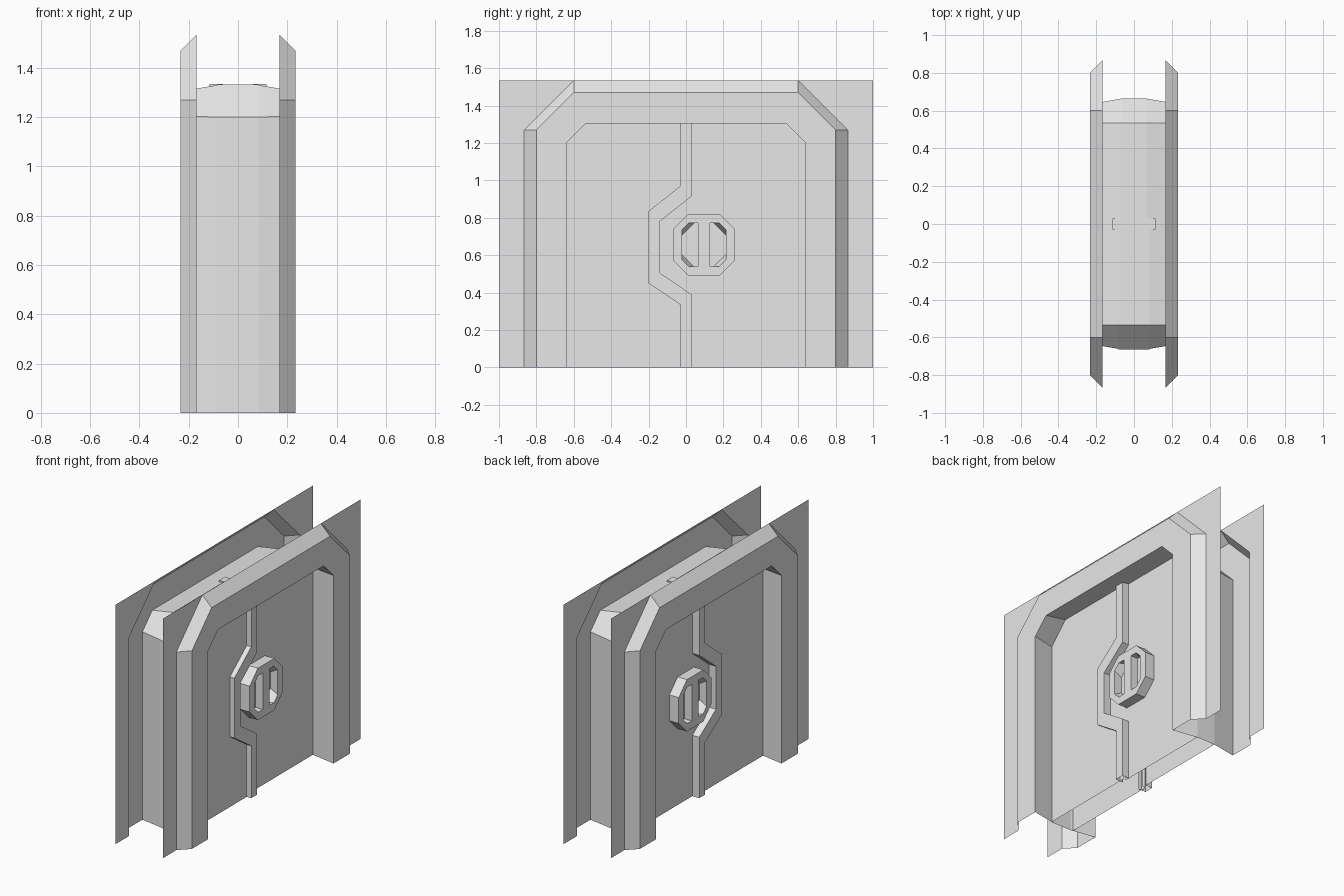
import bpy
import bmesh

cube = bpy.data.objects.get("Cube")
if cube:
    bpy.data.objects.remove(cube, do_unlink=True)

grey = bpy.data.materials.new("light_grey")
grey.use_nodes = True
grey.diffuse_color = (0.8, 0.8, 0.8, 1)
grey.node_tree.nodes["Principled BSDF"].inputs["Base Color"].default_value = (0.8, 0.8, 0.8, 1)


def shell(name, rings, walls, caps=()):
    """Loft (x, outline) rings; walls = how many edges get side faces, caps = rings to fill."""
    bm = bmesh.new()
    loops = [[bm.verts.new((x, y, z)) for y, z in pts] for x, pts in rings]
    for a, b in zip(loops, loops[1:]):
        n = len(a)
        for i in range(walls):
            j = (i + 1) % n
            bm.faces.new((a[i], a[j], b[j], b[i]))
    for i in caps:
        bm.faces.new(loops[i])
    bmesh.ops.remove_doubles(bm, verts=bm.verts, dist=0.0001)
    bmesh.ops.recalc_face_normals(bm, faces=bm.faces)
    mesh = bpy.data.meshes.new(name)
    bm.to_mesh(mesh)
    bm.free()
    mesh.materials.append(grey)
    obj = bpy.data.objects.new(name, mesh)
    bpy.context.collection.objects.link(obj)
    return obj


def arch(w, shoulder, c, top):
    """Open doorway outline with cut corners."""
    half = [(-w, 0), (-w, shoulder), (-c, top)]
    return half + [(-y, z) for y, z in reversed(half)]


# Outlines shared by the parts
TOP = 1.335
wall_edge = arch(1.0, 1.535, 0.6, 1.535)
frame_base = arch(0.865, 1.27, 0.6, 1.535)
frame_face = arch(0.8, 1.27, 0.6, 1.47)
mouth = arch(0.635, 1.205, 0.535, 1.305)
door_edge = arch(0.664, 1.2, 0.535, 1.333)

seam_front = [(-0.03, 0), (-0.03, 0.335), (-0.2, 0.45),
              (-0.2, 0.835), (-0.03, 0.97), (-0.03, TOP)]
seam_back = [(0.03, 0), (0.03, 0.39), (-0.14, 0.505),
             (-0.14, 0.78), (0.03, 0.915), (0.03, TOP)]
seam_mid = [((a[0] + b[0]) / 2, (a[1] + b[1]) / 2)
            for a, b in zip(seam_front, seam_back)]
seam_mid[-1] = (0, 1.333)

# Two door leaves of different thickness, open underneath
for name, outline, half in (("door_leaf_front", door_edge[:3], 0.083),
                            ("door_leaf_back", door_edge[:2:-1], 0.066)):
    pts = outline + seam_mid[::-1]
    shell(name, [(-half, pts), (half, pts)], 3, (0, 1))

# Knob outline and its two recesses
KY, KZ = 0.096, 0.655
R, K = 0.166, 0.083
octagon = [(KY + y, KZ + z) for y, z in
           ((-R, -K), (-K, -R), (K, -R), (R, -K), (R, K), (K, R), (-K, R), (-R, K))]


def slot(sign, c):
    inner, outer, h = 0.033, 0.117, 0.117
    pts = [(inner, -h), (outer - c, -h), (outer, c - h),
           (outer, h - c), (outer - c, h), (inner, h)]
    return [(KY + sign * y, KZ + z) for y, z in pts]


for side, s in (("left", 1), ("right", -1)):
    # Wall sheet, bevelled frame and flared reveal
    shell("wall_" + side, [(s * 0.168, wall_edge), (s * 0.168, frame_base)], 5)
    shell("frame_" + side, [(s * 0.168, frame_base), (s * 0.233, frame_face),
                            (s * 0.233, mouth), (s * 0.066, door_edge)], 5)
    # Raised seam between the leaves
    seam = seam_front + seam_back[::-1]
    shell("seam_" + side, [(s * 0.06, seam), (s * 0.115, seam)], len(seam) - 1, (1,))
    # Octagonal knob with two sunken slots
    knob = shell("knob_" + side, [(s * 0.06, octagon), (s * 0.132, octagon)], 8, (0, 1))
    for k in (-1, 1):
        cutter = shell("slot_cutter", [(s * 0.08, slot(k, 0.065)),
                                       (s * 0.135, slot(k, 0.035))], 6, (0, 1))
        cutter.hide_render = True
        cut = knob.modifiers.new("slot", "BOOLEAN")
        cut.operation = "DIFFERENCE"
        cut.solver = "EXACT"
        cut.object = cutter
        bpy.context.view_layer.objects.active = knob
        bpy.ops.object.modifier_apply(modifier=cut.name)
        bpy.data.objects.remove(cutter, do_unlink=True)
